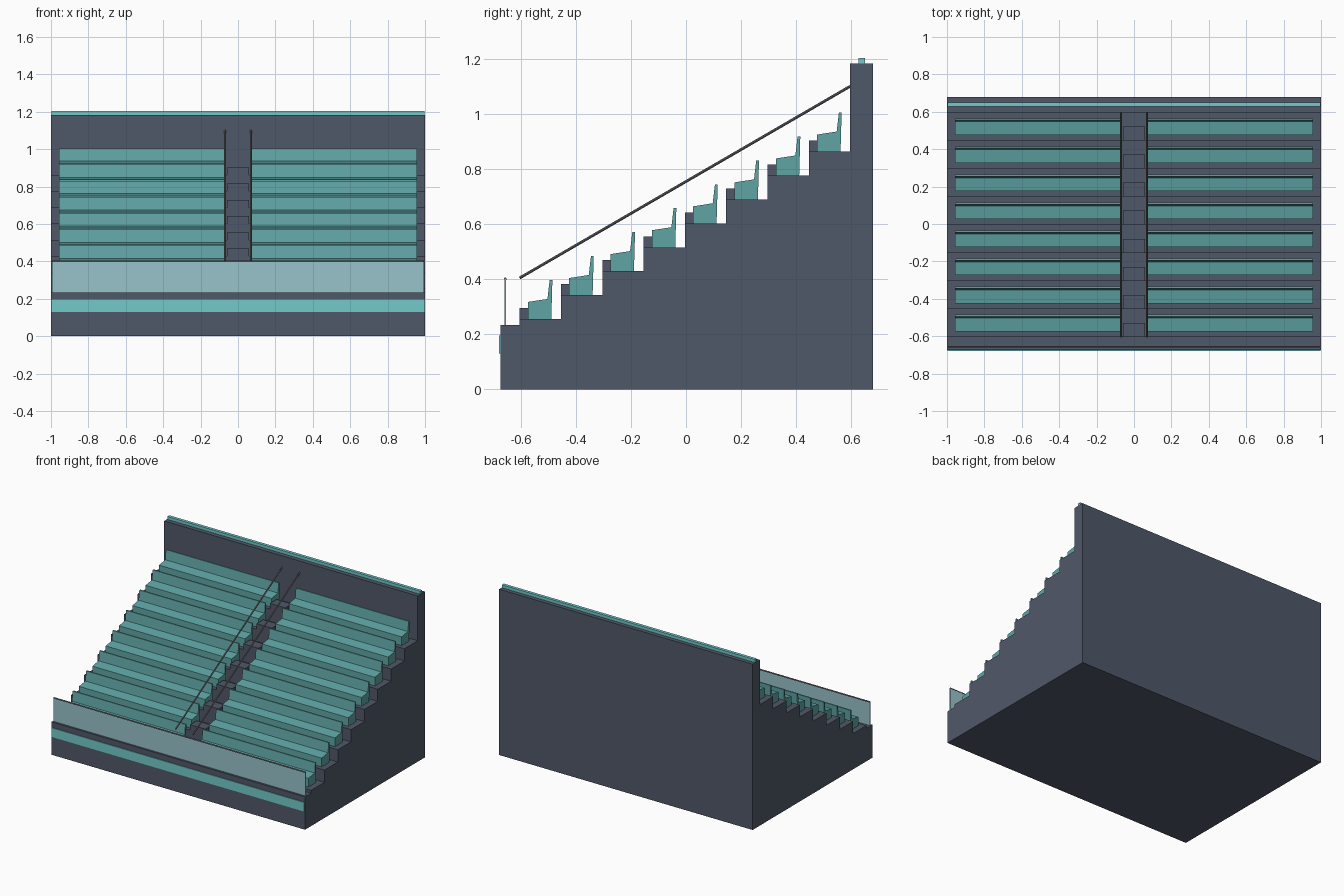
import bpy, bmesh, math
from mathutils import Vector

if "Cube" in bpy.data.objects:
    bpy.data.objects.remove(bpy.data.objects["Cube"])


def srgb(r, g, b):
    f = lambda c: (c / 12.92) if c <= 0.04045 else ((c + 0.055) / 1.055) ** 2.4
    return tuple(f(c / 255) for c in (r, g, b)) + (1.0,)


def material(name, rgb):
    m = bpy.data.materials.new(name)
    m.diffuse_color = srgb(*rgb)
    m.use_nodes = True
    m.node_tree.nodes["Principled BSDF"].inputs["Base Color"].default_value = m.diffuse_color
    return m


CONCRETE = material("dark concrete", (80, 88, 104))
SEAT = material("seat teal", (96, 165, 165))
TRIM = material("bright teal trim", (115, 202, 202))
GLASS = material("pale glass", (152, 195, 203))
METAL = material("rail metal", (112, 112, 122))


def finish(name, bm, mat):
    bmesh.ops.recalc_face_normals(bm, faces=bm.faces)
    me = bpy.data.meshes.new(name)
    bm.to_mesh(me)
    bm.free()
    me.materials.append(mat)
    ob = bpy.data.objects.new(name, me)
    bpy.context.collection.objects.link(ob)
    return ob


def extrude_x(name, profile, x0, x1, mat):
    """Solid made by sweeping a (y, z) outline from x0 to x1."""
    bm = bmesh.new()
    a = [bm.verts.new((x0, y, z)) for y, z in profile]
    b = [bm.verts.new((x1, y, z)) for y, z in profile]
    bm.faces.new(a)
    bm.faces.new(b[::-1])
    n = len(a)
    for i in range(n):
        j = (i + 1) % n
        bm.faces.new((a[i], b[i], b[j], a[j]))
    return finish(name, bm, mat)


def box(name, x0, x1, y0, y1, z0, z1, mat):
    return extrude_x(name, [(y0, z0), (y1, z0), (y1, z1), (y0, z1)], x0, x1, mat)


def rod(name, p, q, r, mat):
    p, q = Vector(p), Vector(q)
    bm = bmesh.new()
    bmesh.ops.create_cone(bm, cap_ends=True, segments=8, radius1=r, radius2=r,
                          depth=(q - p).length)
    ob = finish(name, bm, mat)
    ob.location = (p + q) / 2
    ob.rotation_euler = (q - p).to_track_quat('Z', 'Y').to_euler()
    return ob


ROWS, DEPTH, RISE = 8, 0.15, 0.0868
Y0, Z0 = -0.604, 0.255
FRONT, BACK = -0.673, 0.678
WALL = Y0 + ROWS * DEPTH

# Stepped body with front walkway and rear wall
outline = [(BACK, 0), (FRONT, 0), (FRONT, 0.234), (Y0, 0.234)]
for i in range(ROWS):
    z = Z0 + i * RISE
    outline += [(Y0 + i * DEPTH, z), (Y0 + (i + 1) * DEPTH, z)]
outline += [(WALL, 1.182), (BACK, 1.182)]
extrude_x("terrace", outline, -1, 1, CONCRETE)

# Seat benches either side of the aisle, plus half-height aisle steps
seat = [(0.03, 0), (0.03, 0.062), (0.101, 0.073), (0.109, 0.142),
        (0.119, 0.142), (0.115, 0)]
for i in range(ROWS):
    y, z = Y0 + i * DEPTH, Z0 + i * RISE
    prof = [(y + a, z + b) for a, b in seat]
    extrude_x(f"seat_row_left_{i + 1}", prof, -0.957, -0.068, SEAT)
    extrude_x(f"seat_row_right_{i + 1}", prof, 0.068, 0.957, SEAT)
    box(f"aisle_step_{i + 1}", -0.06, 0.06, y, y + 0.075, z, z + 0.04, CONCRETE)

# Sloping aisle handrails
for side, x in (("left", -0.069), ("right", 0.069)):
    rod(f"handrail_{side}", (x, -0.604, 0.404), (x, WALL, 1.1), 0.005, METAL)

# Front glass barrier with top rail
box("glass_barrier", -0.994, 0.994, -0.659, -0.653, 0.234, 0.4, GLASS)
rod("barrier_rail", (-0.994, -0.656, 0.401), (0.994, -0.656, 0.401), 0.005, METAL)

# Bright trim on the front face and on the rear wall
box("front_band", -0.997, 0.997, -0.678, FRONT, 0.13, 0.195, TRIM)
box("wall_cap", -0.997, 0.997, 0.627, 0.649, 1.182, 1.203, TRIM)
